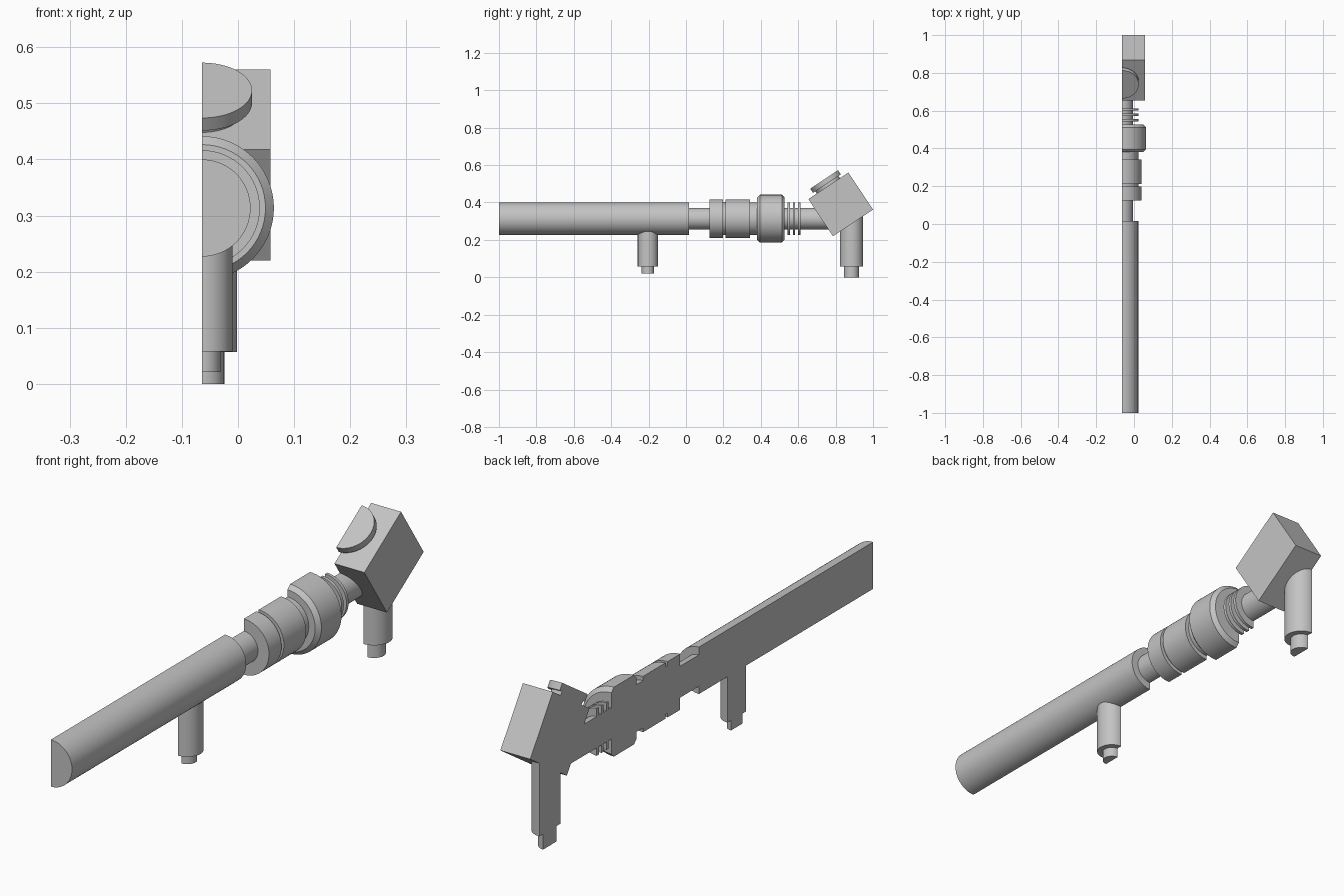
import bpy
import bmesh
from math import pi, radians, sin, cos
from mathutils import Matrix, Vector

if "Cube" in bpy.data.objects:
    bpy.data.objects.remove(bpy.data.objects["Cube"], do_unlink=True)

CUT = -0.064      # x of the flat section plane
AXIS_Z = 0.3135   # height of the barrel axis
TILT = radians(33.6)

grey = bpy.data.materials.new("plain_grey")
grey.use_nodes = True
colour = (0.55, 0.55, 0.55, 1.0)
grey.diffuse_color = colour
grey.node_tree.nodes["Principled BSDF"].inputs["Base Color"].default_value = colour


def finish(name, bm, y, z, tilt):
    """Turn a bmesh into a placed, shaded object."""
    bmesh.ops.recalc_face_normals(bm, faces=bm.faces[:])
    bm.transform(Matrix.Translation((CUT, y, z)) @ Matrix.Rotation(tilt, 4, 'X'))
    mesh = bpy.data.meshes.new(name)
    bm.to_mesh(mesh)
    bm.free()
    obj = bpy.data.objects.new(name, mesh)
    bpy.context.collection.objects.link(obj)
    mesh.materials.append(grey)
    bpy.ops.object.select_all(action='DESELECT')
    obj.select_set(True)
    bpy.context.view_layer.objects.active = obj
    bpy.ops.object.shade_smooth_by_angle(angle=radians(30))
    return obj


def half_turned(name, steps, y, z, tilt=0.0):
    """Half a turned solid: (radius, distance) steps along its axis, flat side at -x."""
    points = [(0, steps[0][1])] + steps + [(0, steps[-1][1])]
    bm = bmesh.new()
    verts = [bm.verts.new((0, -r, d)) for r, d in points]
    edges = [bm.edges.new(pair) for pair in zip(verts, verts[1:])]
    bmesh.ops.spin(bm, geom=verts + edges, cent=(0, 0, 0), axis=(0, 0, 1),
                   angle=pi, steps=32)
    bmesh.ops.remove_doubles(bm, verts=bm.verts[:], dist=1e-5)
    rim = [e for e in bm.edges if e.is_boundary]
    bmesh.ops.holes_fill(bm, edges=rim, sides=0)
    bmesh.ops.recalc_face_normals(bm, faces=bm.faces[:])
    bmesh.ops.dissolve_limit(bm, angle_limit=0.01, verts=bm.verts[:], edges=bm.edges[:])
    return finish(name, bm, y, z, tilt)


def along_barrel(name, steps):
    return half_turned(name, steps, 0, AXIS_Z, -pi / 2)


def cylinder_steps(*sections):
    """Plain stepped cylinders from (radius, start, end) sections."""
    return [p for r, a, b in sections for p in ((r, a), (r, b))]


def peg_hole(obj, y, z):
    """Small locating hole in the flat section face."""
    bm = bmesh.new()
    bmesh.ops.create_cone(bm, cap_ends=True, segments=16, radius1=0.009,
                          radius2=0.009, depth=0.06)
    bm.transform(Matrix.Rotation(pi / 2, 4, 'Y'))
    cutter = finish("peg_cutter", bm, y, z, 0)
    cutter.hide_render = True
    mod = obj.modifiers.new("peg_hole", 'BOOLEAN')
    mod.operation = 'DIFFERENCE'
    mod.solver = 'EXACT'
    mod.object = cutter
    bpy.context.view_layer.objects.active = obj
    bpy.ops.object.modifier_apply(modifier=mod.name)
    bpy.data.objects.remove(cutter, do_unlink=True)


# Long tube and the narrow neck behind it
barrel = along_barrel("barrel", cylinder_steps((0.0865, -1.0, 0.016)))
along_barrel("neck", cylinder_steps((0.058, 0.016, 0.125)))

# Grip sleeve with two grooves
sleeve = along_barrel("grooved_sleeve", cylinder_steps(
    (0.103, 0.125, 0.198), (0.088, 0.198, 0.212),
    (0.103, 0.212, 0.342), (0.087, 0.342, 0.38)))

# Chamfered collar
along_barrel("collar", [(0.113, 0.38), (0.128, 0.395), (0.128, 0.512), (0.113, 0.527)])

# Rear shaft carrying three thin fins
shaft, fin, at = 0.058, 0.087, 0.527
sections = []
for start in (0.543, 0.572, 0.6):
    sections += [(shaft, at, start), (fin, start, start + 0.012)]
    at = start + 0.012
along_barrel("finned_shaft", cylinder_steps(*sections, (shaft, at, 0.78)))

# Tilted box head
head_y, head_z = 0.827, 0.39
length, height, width = 0.257, 0.238, 0.122
bm = bmesh.new()
bmesh.ops.create_cube(bm, size=1)
bmesh.ops.scale(bm, verts=bm.verts[:], vec=(width, length, height))
bmesh.ops.translate(bm, verts=bm.verts[:], vec=(width / 2, 0, 0))
head = finish("box_head", bm, head_y, head_z, TILT)

# Round cap on a short stem, on the upper face of the head
normal = Vector((0, -sin(TILT), cos(TILT)))
base = Vector((0, head_y, head_z)) + normal * (height / 2)
half_turned("round_cap", cylinder_steps((0.074, -0.01, 0.014), (0.089, 0.014, 0.041)),
            base.y, base.z, TILT)

# Stepped legs: name, y, foot bottom, step height, top, foot radius, leg radius
for name, y, low, step, top, foot_r, leg_r in (
        ("front_leg", -0.204, 0.021, 0.058, 0.27, 0.033, 0.054),
        ("rear_leg", 0.885, 0.0, 0.057, 0.345, 0.0395, 0.062)):
    half_turned(name, cylinder_steps((foot_r, low, step), (leg_r, step, top)), y, 0)

# Locating holes
for obj, y, z in ((barrel, -0.21, AXIS_Z), (sleeve, 0.277, AXIS_Z), (head, head_y, head_z)):
    peg_hole(obj, y, z)
